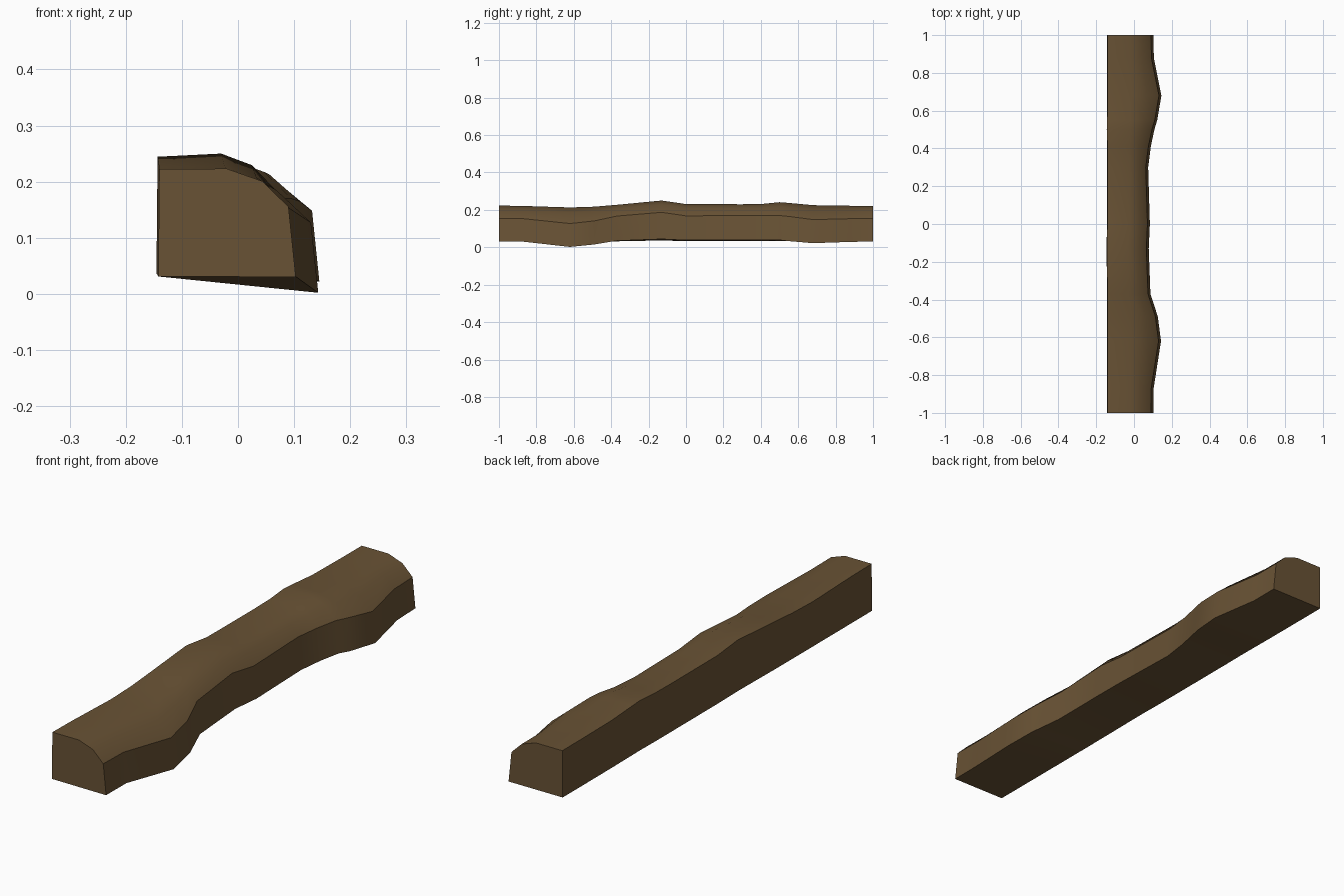
import bpy, bmesh

# Stations along the beam: y, front foot x, front foot z, front edge z, crest x, crest z
stations = [
    (-1.00, 0.103, 0.030, 0.155, -0.020, 0.223),
    (-0.87, 0.104, 0.030, 0.153, -0.020, 0.221),
    (-0.62, 0.143, 0.002, 0.127, -0.016, 0.213),
    (-0.49, 0.126, 0.015, 0.141, -0.018, 0.217),
    (-0.37, 0.087, 0.035, 0.167, -0.024, 0.227),
    (-0.13, 0.078, 0.044, 0.187, -0.030, 0.250),
    (0.00, 0.084, 0.038, 0.168, -0.024, 0.231),
    (0.30, 0.075, 0.038, 0.170, -0.024, 0.230),
    (0.41, 0.089, 0.039, 0.170, -0.024, 0.232),
    (0.50, 0.108, 0.039, 0.170, -0.022, 0.241),
    (0.55, 0.123, 0.033, 0.165, -0.020, 0.237),
    (0.68, 0.145, 0.022, 0.148, -0.016, 0.225),
    (0.88, 0.105, 0.029, 0.153, -0.020, 0.222),
    (1.00, 0.103, 0.031, 0.155, -0.020, 0.222),
]


def section(y, fx, fz, ez, cx, cz):
    ex = fx - 0.013
    bulge = max(0, cz - 0.222)
    bx = -0.142 - bulge * 0.12
    return [
        (bx, y, 0.031 + bulge * 0.2),                       # back foot
        (fx, y, fz),                                        # front foot
        (ex, y, ez),                                        # front edge
        (cx + 0.58 * (ex - cx), y, cz - 0.33 * (cz - ez)),  # shoulder
        (cx, y, cz),                                        # crest
        (bx + 0.002, y, cz - bulge * 0.2),                  # back top
    ]


# Weathered beam: loft through the sections and cap both ends
bm = bmesh.new()
rings = [[bm.verts.new(p) for p in section(*s)] for s in stations]
for a, b in zip(rings, rings[1:]):
    for i in range(6):
        j = (i + 1) % 6
        bm.faces.new((a[i], a[j], b[j], b[i]))
bm.faces.new(rings[0])
bm.faces.new(rings[-1])
bmesh.ops.recalc_face_normals(bm, faces=bm.faces)
mesh = bpy.data.meshes.new("wooden_beam")
bm.to_mesh(mesh)
bm.free()
beam = bpy.data.objects.new("wooden_beam", mesh)
bpy.context.collection.objects.link(beam)

# Brown wood
wood = bpy.data.materials.new("wood")
wood.diffuse_color = (0.14, 0.085, 0.035, 1)
mesh.materials.append(wood)

# Smooth along the length, crisp at the edges
bpy.context.view_layer.objects.active = beam
beam.select_set(True)
bpy.ops.object.shade_smooth_by_angle(angle=0.6)
